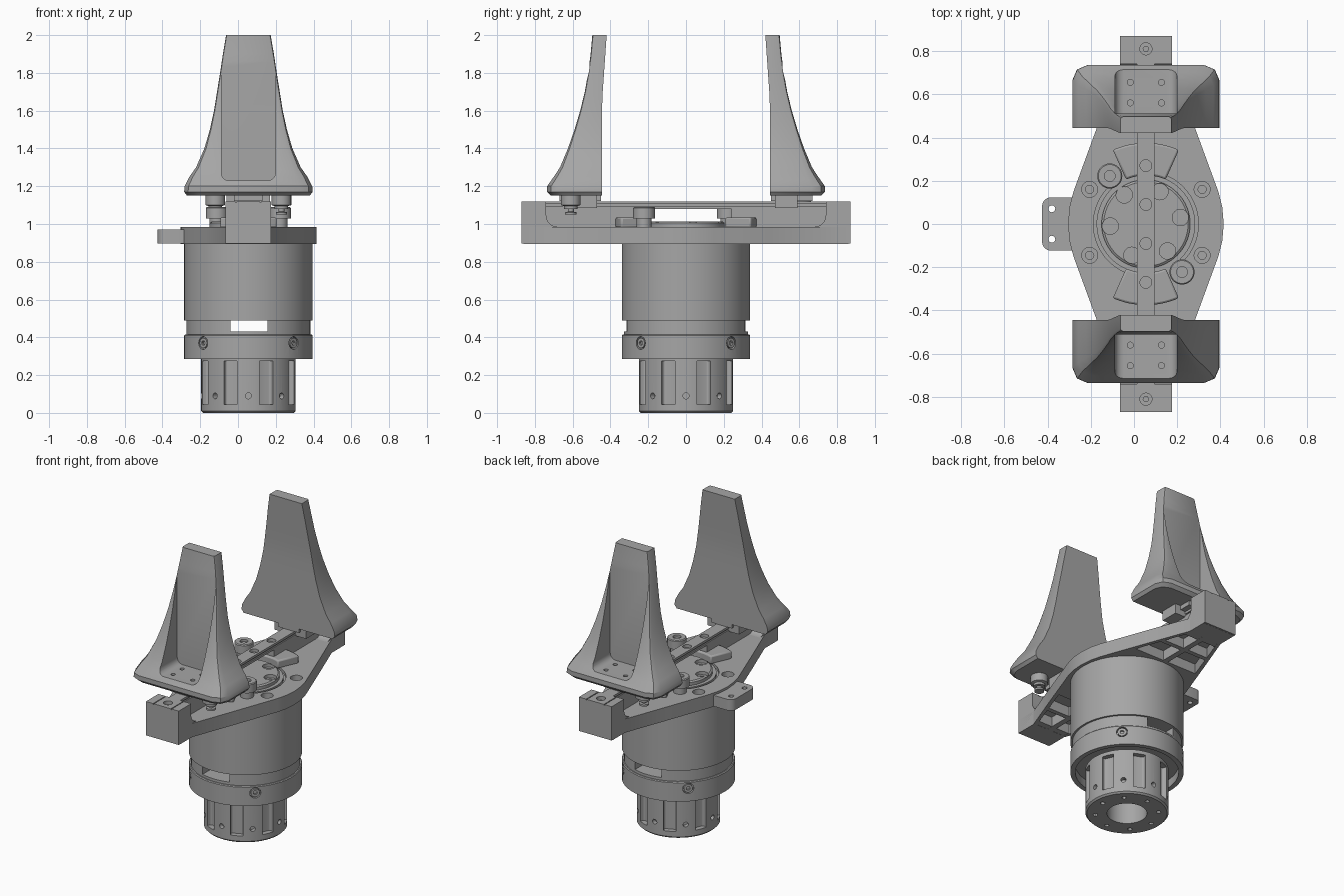
import bpy, bmesh
from math import sin, cos, pi, radians
from mathutils import Matrix

if "Cube" in bpy.data.objects:
    bpy.data.objects.remove(bpy.data.objects["Cube"])

CX = 0.055  # the main axis stands at x = CX, y = 0
GREY = bpy.data.materials.new("machined grey")
GREY.use_nodes = True
TONE = (0.38, 0.38, 0.38, 1)
GREY.diffuse_color = TONE
GREY.node_tree.nodes["Principled BSDF"].inputs["Base Color"].default_value = TONE


def finish(name, bm):
    bmesh.ops.recalc_face_normals(bm, faces=bm.faces)
    me = bpy.data.meshes.new(name)
    bm.to_mesh(me)
    bm.free()
    me.materials.append(GREY)
    ob = bpy.data.objects.new(name, me)
    bpy.context.collection.objects.link(ob)
    return ob


def loft(name, rings):
    bm = bmesh.new()
    loops = [[bm.verts.new(p) for p in ring] for ring in rings]
    for a, b in zip(loops, loops[1:]):
        for i in range(len(a)):
            j = (i + 1) % len(a)
            bm.faces.new((a[i], a[j], b[j], b[i]))
    bm.faces.new(loops[0])
    bm.faces.new(loops[-1])
    return finish(name, bm)


def prism(name, pts, lo, hi, axis="z"):
    put = {"z": lambda u, v, w: (u, v, w), "y": lambda u, v, w: (u, w, v),
           "x": lambda u, v, w: (w, u, v)}[axis]
    return loft(name, [[put(u, v, w) for u, v in pts] for w in (lo, hi)])


def circle(x, y, r, n=24):
    return [(x + r * cos(2 * pi * i / n), y + r * sin(2 * pi * i / n)) for i in range(n)]


def rrect(x, y, hw, hh, r):
    pts = []
    for k, (sx, sy) in enumerate(((1, 1), (-1, 1), (-1, -1), (1, -1))):
        for i in range(6):
            a = k * pi / 2 + i * pi / 10
            pts.append((x + sx * (hw - r) + r * cos(a), y + sy * (hh - r) + r * sin(a)))
    return pts


def band(r0, r1, a0, a1, n=20):
    angles = [radians(a0 + (a1 - a0) * i / n) for i in range(n + 1)]
    return ([(CX + r1 * cos(a), r1 * sin(a)) for a in angles]
            + [(CX + r0 * cos(a), r0 * sin(a)) for a in reversed(angles)])


def lathe(name, profile, x=CX, y=0, n=64):
    return loft(name, [[(px, py, z) for px, py in circle(x, y, r, n)] for r, z in profile])


def box(name, x0, x1, y0, y1, z0, z1):
    return prism(name, [(x0, y0), (x1, y0), (x1, y1), (x0, y1)], z0, z1)


def place(ob, m):
    ob.data.transform(m)
    return ob


def cut(ob, cutters):
    # subtract each helper, then throw it away
    for c in cutters:
        mod = ob.modifiers.new("cut", "BOOLEAN")
        mod.operation, mod.solver, mod.object = "DIFFERENCE", "EXACT", c
        bpy.context.view_layer.objects.active = ob
        bpy.ops.object.modifier_apply(modifier=mod.name)
        bpy.data.objects.remove(c)
    return ob


def merge(parts):
    with bpy.context.temp_override(active_object=parts[0], object=parts[0],
                                   selected_editable_objects=parts, selected_objects=parts):
        bpy.ops.object.join()
    return parts[0]


def turn(a):
    return Matrix.Translation((CX, 0, 0)) @ Matrix.Rotation(a, 4, "Z")


HALF = turn(pi) @ Matrix.Translation((-CX, 0, 0))

# Fluted base with bore, side holes and bottom bolt holes
base = lathe("base", [(0.24, 0), (0.25, 0.01), (0.25, 0.3)])
flutes, side_holes, bolt_holes = [], [], []
for k in range(8):
    flutes.append(place(prism("c", rrect(0.262, 0, 0.045, 0.038, 0.012), 0.045, 0.275), turn((k + 0.5) * pi / 4)))
    side_holes.append(place(prism("c", circle(0, 0.09, 0.016, 16), 0.22, 0.3, "x"), turn(k * pi / 4)))
    bolt_holes.append(place(prism("c", circle(0.19, 0, 0.014, 12), -0.05, 0.03), turn(k * pi / 4)))
cut(base, [merge(flutes), merge(side_holes), merge(bolt_holes), lathe("c", [(0.12, -0.1), (0.12, 0.24)])])

# Clamp collar, hollow from below, with four screws
collar = lathe("collar", [(0.34, 0.285), (0.34, 0.41), (0.335, 0.415)])
cut(collar, [lathe("c", [(0.31, 0.2), (0.31, 0.34)])])
collar_sockets = []
for k in range(4):
    m = turn(pi / 4 + k * pi / 2)
    collar_sockets.append(place(prism("c", circle(0, 0.37, 0.034), 0.32, 0.4, "x"), m))
    screw = place(prism("collar_screw", circle(0, 0.37, 0.027), 0.31, 0.338, "x"), m)
    cut(screw, [place(prism("c", circle(0, 0.37, 0.013, 6), 0.325, 0.4, "x"), m)])
cut(collar, [merge(collar_sockets)])

# Gap ring with a slot right through, and the body drum
gap_ring = lathe("gap_ring", [(0.328, 0.41), (0.328, 0.5)])
cut(gap_ring, [box("c", -0.04, 0.155, -0.5, 0.5, 0.432, 0.49)])
body = lathe("body", [(0.34, 0.49), (0.34, 0.897)], n=96)

# Long tapering plate
half_outline = [(0.12, 0.86), (0.12, 0.73), (0.225, 0.45), (0.335, 0.15), (0.353, 0.08), (0.36, 0)]
side = half_outline + [(x, -y) for x, y in reversed(half_outline[:-1])]
outline = [(CX + x, y) for x, y in side] + [(CX - x, y) for x, y in reversed(side)]
plate = prism("plate", outline, 0.895, 0.985)
cutters = []
for s in (1, -1):
    for y0, y1 in ((0.36, 0.52), (0.55, 0.72)):
        w0, w1 = (0.095 + (0.74 - y) * 0.36 for y in (y0, y1))
        for t in (1, -1):
            pts = [(0.018, y0), (w0, y0), (w1, y1), (0.018, y1)]
            cutters.append(prism("c", [(CX + t * x, s * y) for x, y in pts], 0.85, 0.96))
pockets = merge(cutters)
grooves = merge([prism("c", band(0.228, 0.243, a, a + 145), 0.965, 1.1) for a in (125, -55)])
corners = [(x, y) for x in (-0.205, 0.315) for y in (-0.145, 0.16)]
sinks = merge([prism("c", circle(x, y, 0.037), 0.95, 1.1) for x, y in corners])
sockets = merge([prism("c", circle(x, y, 0.019, 12), 0.92, 1.1) for x, y in corners])
cut(plate, [pockets, grooves, sinks, sockets])

# Side lug with two holes
lug = prism("side_lug", rrect(-0.325, 0, 0.1, 0.123, 0.04), 0.897, 0.97)
cut(lug, [merge([prism("c", circle(-0.38, y, 0.016, 16), 0.8, 1.1) for y in (-0.07, 0.07)])])

# End blocks with filleted inner foot and a screw
for s in (1, -1):
    fillet = [(0.68 + 0.06 * sin(a * pi / 12), 1.045 - 0.06 * cos(a * pi / 12)) for a in range(7)]
    prof = [(0.68, 0.896)] + fillet + [(0.74, 1.12), (0.87, 1.12), (0.87, 0.896)]
    block = prism("end_block", [(s * y, z) for y, z in prof], CX - 0.12, CX + 0.12, "x")
    cut(block, [prism("c", circle(CX, s * 0.81, 0.028), 1.095, 1.2),
                prism("c", circle(CX, s * 0.81, 0.013, 6), 1.07, 1.2),
                merge([box("c", CX + x - 0.003, CX + x + 0.003, s * 0.81 - 0.1, s * 0.81 + 0.1, 1.114, 1.2)
                       for x in (-0.065, 0.065)])])
    box("rail_support", CX - 0.04, CX + 0.04, *sorted((s * 0.24, s * 0.75)), 0.98, 1.085)

# Rail with mounting screws
rail = box("rail", CX - 0.04, CX + 0.04, -0.75, 0.75, 1.08, 1.12)
cut(rail, [merge([prism("c", circle(CX, y, 0.027), 1.1, 1.2) for y in (-0.27, -0.09, 0.09, 0.27)])])
cut(rail, [merge([box("c", CX + s * 0.04 - 0.008, CX + s * 0.04 + 0.008, -0.74, 0.74, 1.095, 1.105)
                  for s in (1, -1)])])

# Rotor disk with countersunk holes, fan lugs and rollers
rotor = lathe("rotor_disk", [(0.205, 0.975), (0.205, 1.005), (0.195, 1.012)])
spots = [(-0.045, 0.135), (0.12, 0.15), (0.215, 0.03), (0.155, -0.125), (-0.01, -0.145), (-0.11, -0.01)]
cut(rotor, [merge([prism("c", circle(x, y, 0.038), 0.99, 1.1) for x, y in spots]),
            merge([prism("c", circle(x, y, 0.019, 12), 0.98, 1.1) for x, y in spots])])
for s in (1, -1):
    m = HALF if s < 0 else Matrix()
    fan = place(prism("fan_lug", band(0.225, 0.375, 66, 114), 0.98, 1.035), m)
    bevel = fan.modifiers.new("round", "BEVEL")
    bevel.width, bevel.segments, bevel.limit_method = 0.012, 2, "ANGLE"
    roller = lathe("roller", [(0.04, 0.97), (0.04, 1.03), (0.058, 1.03), (0.058, 1.085), (0.053, 1.09)],
                   -0.112, 0.222, 32)
    cut(roller, [prism("c", circle(-0.112, 0.222, 0.025), 1.075, 1.2)])
    place(roller, m)

# Fingers: lofted flare with an outer pocket, riding on carriages
# each level: height, half width, inner y, outer y, corner cut
LEVELS = [(1.15, 0.325, 0.445, 0.715, 0.07), (1.17, 0.34, 0.445, 0.735, 0.07), (1.2, 0.338, 0.445, 0.735, 0.07),
          (1.25, 0.312, 0.445, 0.7, 0.06), (1.3, 0.277, 0.445, 0.667, 0.045), (1.4, 0.233, 0.445, 0.625, 0.03),
          (1.5, 0.204, 0.445, 0.59, 0.02), (1.6, 0.182, 0.445, 0.56, 0.015), (1.7, 0.166, 0.441, 0.536, 0.014),
          (1.8, 0.15, 0.434, 0.518, 0.013), (1.9, 0.135, 0.427, 0.505, 0.012), (2, 0.118, 0.42, 0.496, 0.012)]
for s in (1, -1):
    m = HALF if s < 0 else Matrix()
    rings = []
    for z, w, yi, yo, c in LEVELS:
        edge = [(w, yi), (w, yo - c), (w - 0.3 * c, yo - 0.3 * c), (w - c, yo)]
        rings.append([(CX + x, y, z) for x, y in edge] + [(CX - x, y, z) for x, y in reversed(edge)])
    finger = loft("finger", rings)
    cut(finger, [prism("c", rrect(CX, 1.56, 0.143, 0.33, 0.04), 0.51, 0.9, "y"),
                 merge([prism("c", circle(CX + x, y, 0.014, 16), 1.18, 1.3)
                        for x in (-0.072, 0.072) for y in (0.56, 0.655)])])
    place(finger, m)
    place(box("carriage", CX - 0.115, CX + 0.115, 0.47, 0.59, 1.085, 1.155), m)
    place(box("carriage_step", CX - 0.075, CX + 0.075, 0.45, 0.67, 1.122, 1.155), m)
    place(lathe("finger_screw", [(0.03, 1.05), (0.03, 1.062), (0.016, 1.065), (0.016, 1.08), (0.036, 1.08),
                                 (0.036, 1.095), (0.052, 1.1), (0.052, 1.155)], -0.12, 0.61, 24), m)

# Smooth curved surfaces, keep machined edges crisp
bpy.ops.object.select_all(action="DESELECT")
for ob in bpy.context.scene.objects:
    if ob.type == "MESH" and GREY.name in ob.data.materials:
        ob.select_set(True)
        bpy.context.view_layer.objects.active = ob
bpy.ops.object.shade_smooth_by_angle(angle=radians(30))
